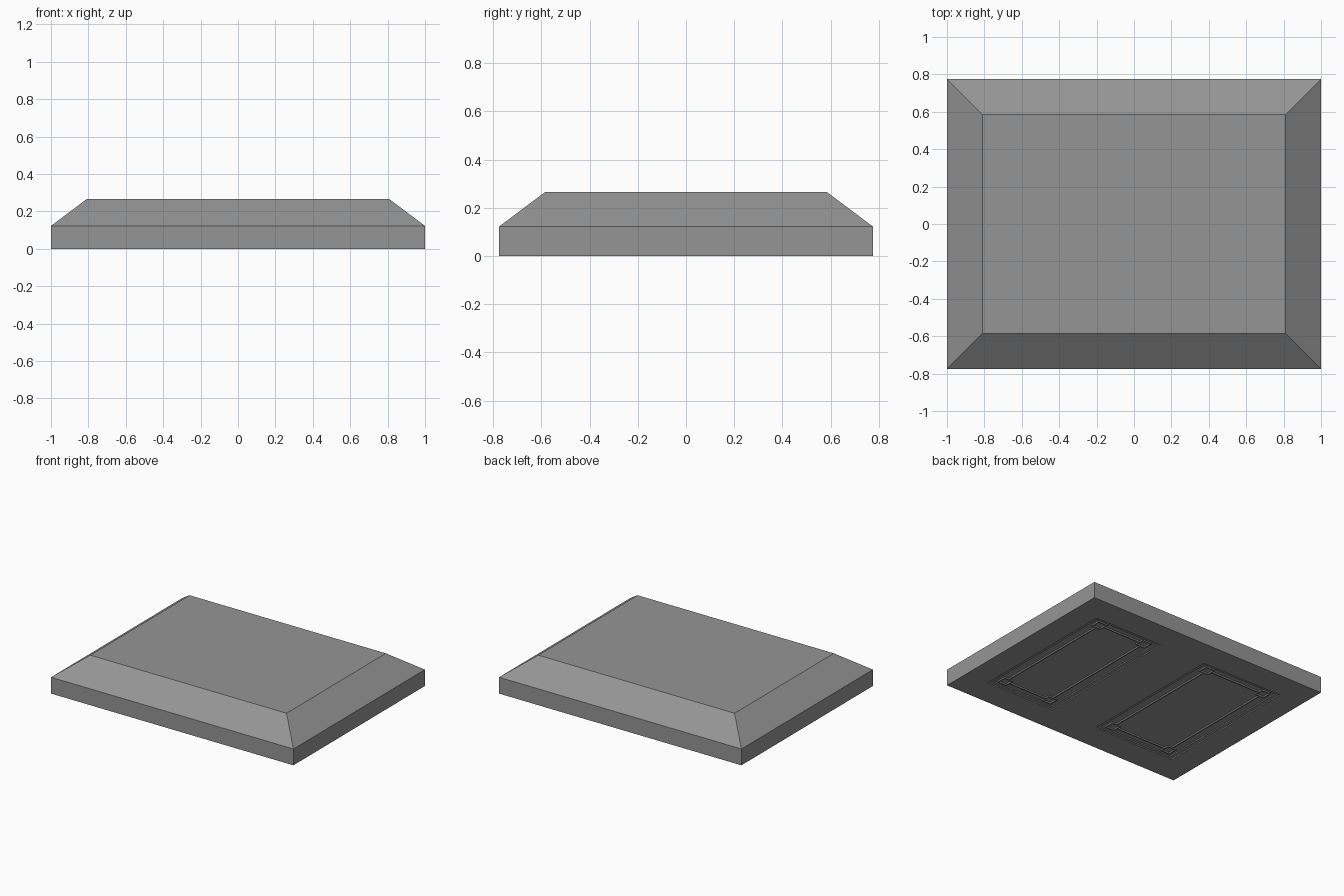
import bpy
import bmesh

cube = bpy.data.objects.get("Cube")
if cube:
    bpy.data.objects.remove(cube, do_unlink=True)

gray = bpy.data.materials.new("stone_gray")
gray.use_nodes = True
color = (0.3, 0.3, 0.3, 1)
gray.diffuse_color = color
gray.node_tree.nodes["Principled BSDF"].inputs["Base Color"].default_value = color


def make_object(name, bm):
    mesh = bpy.data.meshes.new(name)
    bmesh.ops.recalc_face_normals(bm, faces=bm.faces)
    bm.to_mesh(mesh)
    bm.free()
    mesh.materials.append(gray)
    obj = bpy.data.objects.new(name, mesh)
    bpy.context.collection.objects.link(obj)
    return obj


def add_box(bm, x0, x1, y0, y1, z0, z1):
    verts = bmesh.ops.create_cube(bm, size=1)["verts"]
    bmesh.ops.scale(bm, vec=(x1 - x0, y1 - y0, z1 - z0), verts=verts)
    bmesh.ops.translate(bm, vec=((x0 + x1) / 2, (y0 + y1) / 2, (z0 + z1) / 2), verts=verts)


# Slab with sloped upper edges, lofted through three rectangles
bm = bmesh.new()
rings = []
for hx, hy, z in ((1, 0.775, 0), (1, 0.775, 0.122), (0.81, 0.585, 0.265)):
    rings.append([bm.verts.new((sx * hx, sy * hy, z))
                  for sx, sy in ((-1, -1), (1, -1), (1, 1), (-1, 1))])
for low, high in zip(rings, rings[1:]):
    for i in range(4):
        j = (i + 1) % 4
        bm.faces.new((low[i], low[j], high[j], high[i]))
bm.faces.new(rings[0])
bm.faces.new(rings[-1])
slab = make_object("slab", bm)

# Stepped recesses in the underside, with raised rails and corner squares
HALF_Y = 0.57
STEP = 0.025
FLOOR = 0.016
RAIL = 0.005
SQUARE = 0.035


def recess(name, x0, x1, inset, depth):
    bm = bmesh.new()
    y = HALF_Y - inset
    add_box(bm, x0 + inset, x1 - inset, -y, y, -0.1, depth)
    cutter = make_object(name, bm)
    cutter.hide_render = True
    mod = slab.modifiers.new(name, "BOOLEAN")
    mod.operation = "DIFFERENCE"
    mod.solver = "EXACT"
    mod.object = cutter
    bpy.context.view_layer.objects.active = slab
    bpy.ops.object.modifier_apply(modifier=mod.name)
    bpy.data.objects.remove(cutter, do_unlink=True)


def rail_frame(bm, cx, cy, hx, hy, gap=0):
    for s in (-1, 1):
        x, y = cx + s * hx, cy + s * hy
        add_box(bm, x - RAIL, x + RAIL, cy - hy + gap, cy + hy - gap, 0.006, FLOOR + 0.001)
        add_box(bm, cx - hx + gap, cx + hx - gap, y - RAIL, y + RAIL, 0.006, FLOOR + 0.001)


for side, x0, x1 in (("left", 0.24, 0.81), ("right", -0.81, -0.14)):
    recess(side + "_outer_recess", x0, x1, 0, 0.008)
    recess(side + "_inner_recess", x0, x1, STEP, FLOOR)
    bm = bmesh.new()
    cx, hx, hy = (x0 + x1) / 2, (x1 - x0) / 2 - 0.09, HALF_Y - 0.075
    rail_frame(bm, cx, 0, hx, hy, SQUARE)
    for sx in (-1, 1):
        for sy in (-1, 1):
            rail_frame(bm, cx + sx * hx, sy * hy, SQUARE, SQUARE)
    make_object(side + "_panel_moulding", bm)
